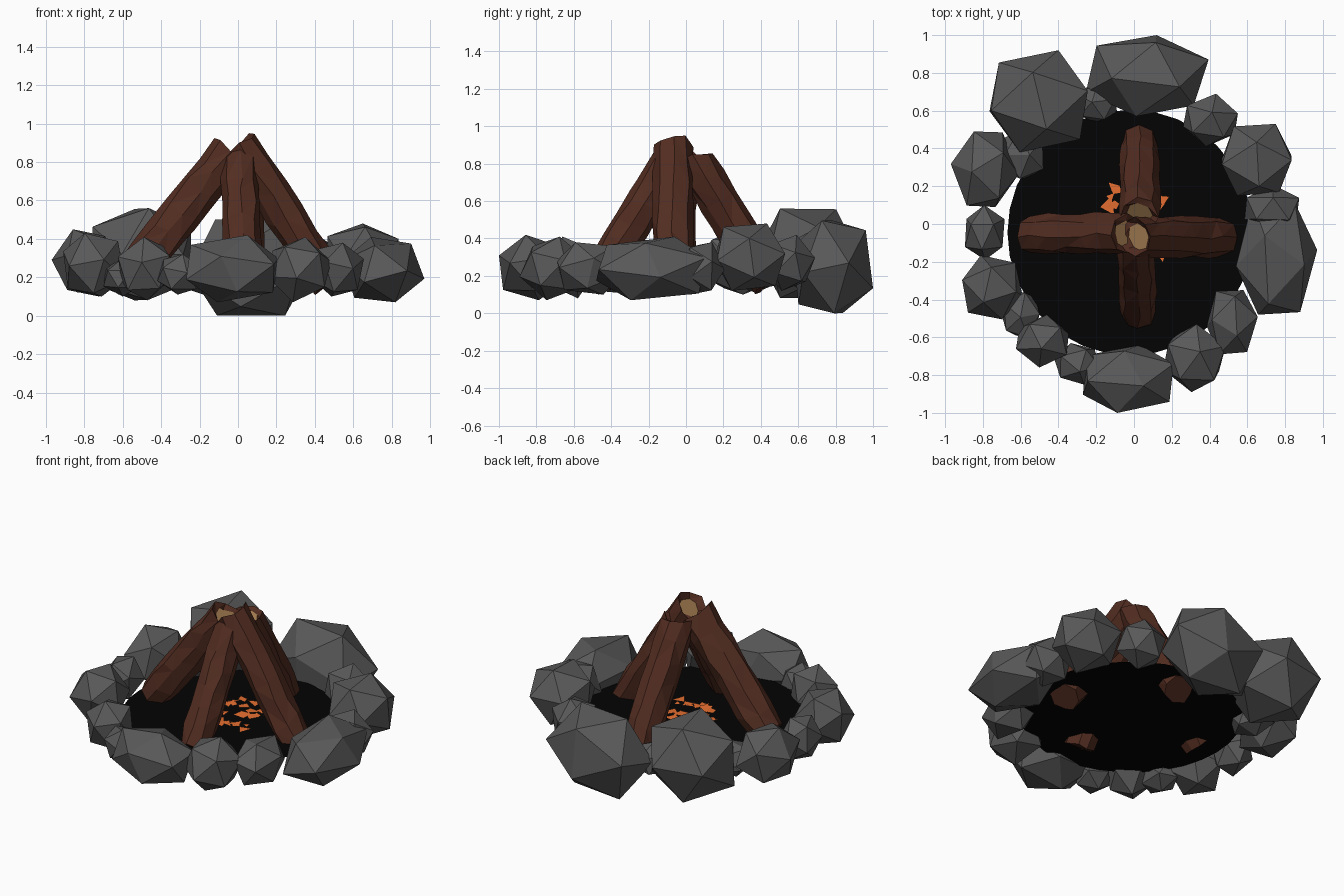
import bpy, bmesh, math, random
from mathutils import Vector, Euler

if "Cube" in bpy.data.objects:
    bpy.data.objects.remove(bpy.data.objects["Cube"])

random.seed(7)


def material(name, rgb):
    m = bpy.data.materials.new(name)
    m.diffuse_color = (*rgb, 1)
    m.use_nodes = True
    m.node_tree.nodes["Principled BSDF"].inputs["Base Color"].default_value = m.diffuse_color
    return m


STONE = material("stone_grey", (0.1, 0.1, 0.1))
ASH = material("ash_black", (0.001, 0.001, 0.001))
BARK = material("bark_brown", (0.085, 0.026, 0.015))
WOOD = material("cut_wood", (0.36, 0.2, 0.08))
EMBER = material("ember_orange", (0.8, 0.16, 0.03))
ASH_Z = 0.2


def make_object(name, bm, *mats):
    me = bpy.data.meshes.new(name)
    bm.to_mesh(me)
    bm.free()
    for m in mats:
        me.materials.append(m)
    ob = bpy.data.objects.new(name, me)
    bpy.context.collection.objects.link(ob)
    return ob


# Icosahedron points turned by rot and stretched into a box
def fitted(points, rot, centre, half):
    pts = [rot @ p for p in points]
    lo = [min(p[i] for p in pts) for i in range(3)]
    hi = [max(p[i] for p in pts) for i in range(3)]
    return [Vector([centre[i] + half[i] * (2 * (p[i] - lo[i]) / (hi[i] - lo[i]) - 1)
                    for i in range(3)]) for p in pts]


# Faceted stone: of many turns, keep the one whose corners best meet the plan outline
def stone(name, centre, half, outline):
    bm = bmesh.new()
    bmesh.ops.create_icosphere(bm, subdivisions=1, radius=1)
    base = [v.co * random.uniform(0.97, 1.03) for v in bm.verts]
    best = None
    for _ in range(300 if outline else 1):
        rot = Euler([random.uniform(0, 6.28) for _ in range(3)]).to_matrix()
        pts = fitted(base, rot, centre, half)
        score = sum(min((p.xy - Vector(h)).length for p in pts) for h in outline)
        if best is None or score < best[0]:
            best = (score, pts)
    for v, p in zip(bm.verts, best[1]):
        v.co = p
    make_object(name, bm, STONE)


# Ring of stones: x, y, half x, half y, bottom z, top z
STONES = [
    (-0.505, 0.65, 0.26, 0.27, 0.08, 0.56),
    (0.07, 0.785, 0.325, 0.215, 0.00, 0.50),
    (0.405, 0.55, 0.145, 0.14, 0.12, 0.42),
    (0.65, 0.34, 0.185, 0.19, 0.12, 0.48),
    (0.73, 0.08, 0.145, 0.13, 0.10, 0.38),
    (0.755, -0.18, 0.215, 0.30, 0.07, 0.41),
    (0.52, -0.52, 0.135, 0.17, 0.10, 0.38),
    (0.32, -0.71, 0.165, 0.18, 0.07, 0.41),
    (-0.03, -0.82, 0.24, 0.18, 0.07, 0.42),
    (-0.30, -0.74, 0.12, 0.11, 0.11, 0.32),
    (-0.485, -0.62, 0.14, 0.14, 0.08, 0.41),
    (-0.60, -0.48, 0.10, 0.12, 0.10, 0.30),
    (-0.75, -0.335, 0.16, 0.17, 0.10, 0.43),
    (-0.79, -0.045, 0.105, 0.145, 0.12, 0.38),
    (-0.79, 0.29, 0.18, 0.20, 0.10, 0.45),
    (-0.59, 0.37, 0.11, 0.13, 0.11, 0.33),
    (-0.20, 0.64, 0.11, 0.10, 0.11, 0.33),
]
# Corners seen in plan on the larger stones
OUTLINES = {
    0: [(-0.69, 0.85), (-0.40, 0.92), (-0.27, 0.40), (-0.77, 0.60)],
    1: [(-0.20, 0.97), (0.13, 1.00), (0.39, 0.87), (0.02, 0.57)],
    3: [(0.76, 0.52), (0.53, 0.51), (0.83, 0.33)],
    5: [(0.86, 0.09), (0.97, -0.15), (0.65, -0.48), (0.53, -0.23)],
    8: [(-0.27, -0.90), (0.00, -0.65), (0.20, -0.80), (-0.02, -0.99)],
}
for n, (x, y, hx, hy, z0, z1) in enumerate(STONES):
    stone(f"ring_stone_{n + 1}", (x, y, (z0 + z1) / 2), (hx, hy, (z1 - z0) / 2), OUTLINES.get(n, []))


# Leaning log: irregular eight sided tube with a jagged, sunken cut end on top
def log(name, bottom, top, radius, sides=8, rings=6):
    bottom, top = Vector(bottom), Vector(top)
    axis = (top - bottom).normalized()
    side = axis.cross(Vector((0, 0, 1))).normalized()
    other = axis.cross(side)
    length = (top - bottom).length
    bm = bmesh.new()
    ridges = [random.uniform(0.92, 1.08) for _ in range(sides)]

    def ring(t, scale, jag):
        out = []
        for k in range(sides):
            a = math.tau * (k + random.uniform(-0.15, 0.15)) / sides
            r = radius * scale * ridges[k] * random.uniform(0.93, 1.07)
            p = bottom + axis * (t * length + random.uniform(-jag, jag))
            out.append(bm.verts.new(p + (side * math.cos(a) + other * math.sin(a)) * r))
        return out

    loops = [ring(0, 0.88, 0.012)]
    for i in range(1, rings):
        loops.append(ring(i / rings, 1.0, 0.03))
    loops.append(ring(1, 0.97, 0.035))
    loops.append(ring(0.965, 0.65, 0.015))
    for a, b in zip(loops, loops[1:]):
        for k in range(sides):
            j = (k + 1) % sides
            bm.faces.new((a[k], a[j], b[j], b[k]))
    bm.faces.new(loops[0][::-1])
    bm.faces.new(loops[-1]).material_index = 1
    bmesh.ops.triangulate(bm, faces=[f for f in bm.faces if len(f.verts) == 4])
    bmesh.ops.recalc_face_normals(bm, faces=bm.faces[:])
    make_object(name, bm, BARK, WOOD)


log("right_log", (0.47, -0.07, 0.165), (0.01, -0.07, 0.885), 0.103)
log("left_log", (-0.55, -0.06, 0.21), (-0.035, -0.055, 0.86), 0.108)
log("back_log", (0.025, 0.445, 0.155), (0.025, 0.04, 0.825), 0.108)
log("front_log", (0.02, -0.48, 0.175), (0.01, -0.10, 0.79), 0.104)

# Black ash bed
bm = bmesh.new()
bmesh.ops.create_circle(bm, cap_ends=True, segments=32, radius=0.65)
for v in bm.verts:
    v.co += Vector((-0.02, -0.045, ASH_Z))
make_object("ash_bed", bm, ASH)

# Glowing ember flakes scattered on the ash
bm = bmesh.new()
for i in range(28):
    r, a = 0.21 * math.sqrt(random.random()), random.uniform(0, math.tau)
    c = Vector((r * math.cos(a), r * math.sin(a), ASH_Z + 0.003))
    start, sides = random.uniform(0, math.tau), random.choice((3, 4))
    pts = []
    for k in range(sides):
        b = start + math.tau * k / sides
        s = random.uniform(0.02, 0.06)
        pts.append(bm.verts.new(c + Vector((s * math.cos(b), s * math.sin(b), random.uniform(0, 0.008)))))
    bm.faces.new(pts)
bmesh.ops.recalc_face_normals(bm, faces=bm.faces[:])
make_object("embers", bm, EMBER)
